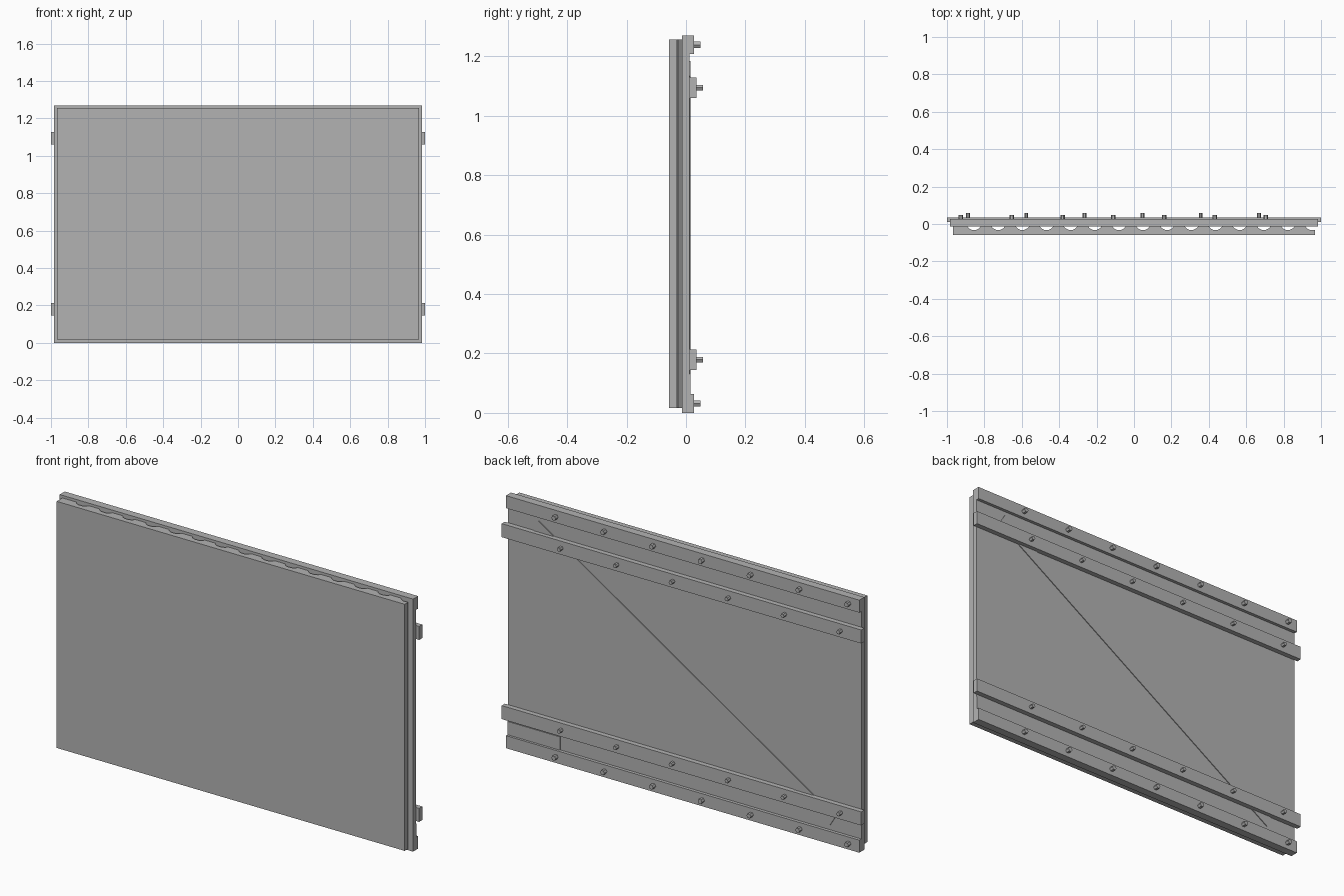
import bpy, bmesh, math
from mathutils import Matrix, Vector

if "Cube" in bpy.data.objects:
    bpy.data.objects.remove(bpy.data.objects["Cube"])

grey = bpy.data.materials.new("plain_grey")
grey.diffuse_color = (0.45, 0.45, 0.45, 1)
grey.use_nodes = True
grey.node_tree.nodes["Principled BSDF"].inputs["Base Color"].default_value = grey.diffuse_color


def finish(name, bm):
    bmesh.ops.recalc_face_normals(bm, faces=bm.faces)
    mesh = bpy.data.meshes.new(name)
    bm.to_mesh(mesh)
    bm.free()
    mesh.materials.append(grey)
    ob = bpy.data.objects.new(name, mesh)
    bpy.context.collection.objects.link(ob)
    return ob


def box(name, x, y, z, tilt=0.0):
    """Box from (min, max) ranges, tilted about the y axis through its centre."""
    bm = bmesh.new()
    size = [b - a for a, b in (x, y, z)]
    mid = Vector([(a + b) / 2 for a, b in (x, y, z)])
    bmesh.ops.create_cube(bm, size=1, matrix=Matrix.Translation(mid)
                          @ Matrix.Rotation(tilt, 4, 'Y') @ Matrix.Diagonal((*size, 1)))
    return finish(name, bm)


def bolts(name, first, step, count, z, y0, y1, radius):
    """Row of hexagonal bolt heads pointing backwards."""
    bm = bmesh.new()
    for i in range(count):
        m = (Matrix.Translation((first + i * step, (y0 + y1) / 2, z))
             @ Matrix.Rotation(math.pi / 6, 4, 'Y') @ Matrix.Rotation(math.pi / 2, 4, 'X'))
        bmesh.ops.create_cone(bm, cap_ends=True, segments=6, radius1=radius,
                              radius2=radius, depth=y1 - y0, matrix=m)
    return finish(name, bm)


# Front sheet with vertical grooves in its back face
W, PERIODS = 0.968, 15
FRONT, FLOOR, BACK = -0.058, -0.031, -0.013
groove = [(-0.036, BACK), (-0.026, -0.024), (-0.012, FLOOR),
          (0.012, FLOOR), (0.026, -0.024), (0.036, BACK)]
pitch = 2 * W / PERIODS
outline = [(-W, FRONT), (-W, BACK)]
for i in range(PERIODS):
    centre = -W + 0.113 + i * pitch
    outline += [(centre + dx, y) for dx, y in groove if centre + dx < W]
outline += [(W, FLOOR), (W, FRONT)]
bm = bmesh.new()
face = bm.faces.new([bm.verts.new((x, y, 0.017)) for x, y in outline])
ext = bmesh.ops.extrude_face_region(bm, geom=[face])
bmesh.ops.translate(bm, vec=(0, 0, 1.24),
                    verts=[v for v in ext["geom"] if isinstance(v, bmesh.types.BMVert)])
finish("grooved_front_sheet", bm)

# Backing panel
box("back_panel", (-0.983, 0.983), (-0.013, 0.011), (0, 1.27))

# Edge rails and overhanging battens with their bolts
for label, z0, z1 in (("lower", 0, 0.063), ("upper", 1.207, 1.27)):
    box(label + "_edge_rail", (-0.983, 0.983), (0.011, 0.027), (z0, z1))
    bolts(label + "_rail_bolts", -0.925, 0.2715, 7, (z0 + z1) / 2, 0.025, 0.048, 0.012)
for label, z0, z1 in (("lower", 0.145, 0.213), ("upper", 1.06, 1.128)):
    box(label + "_batten", (-1, 1), (0.011, 0.036), (z0, z1))
    bolts(label + "_batten_bolts", -0.887, 0.311, 6, (z0 + z1) / 2, 0.034, 0.058, 0.010)

# Thin diagonal brace and corner plate on the back
half = math.hypot(0.826, 0.523)
box("diagonal_brace", (-half, half), (0.010, 0.015), (0.605, 0.665),
    tilt=-math.atan2(0.523, 0.826))
box("corner_plate", (0.69, 0.983), (0.010, 0.015), (0.06, 0.13))
